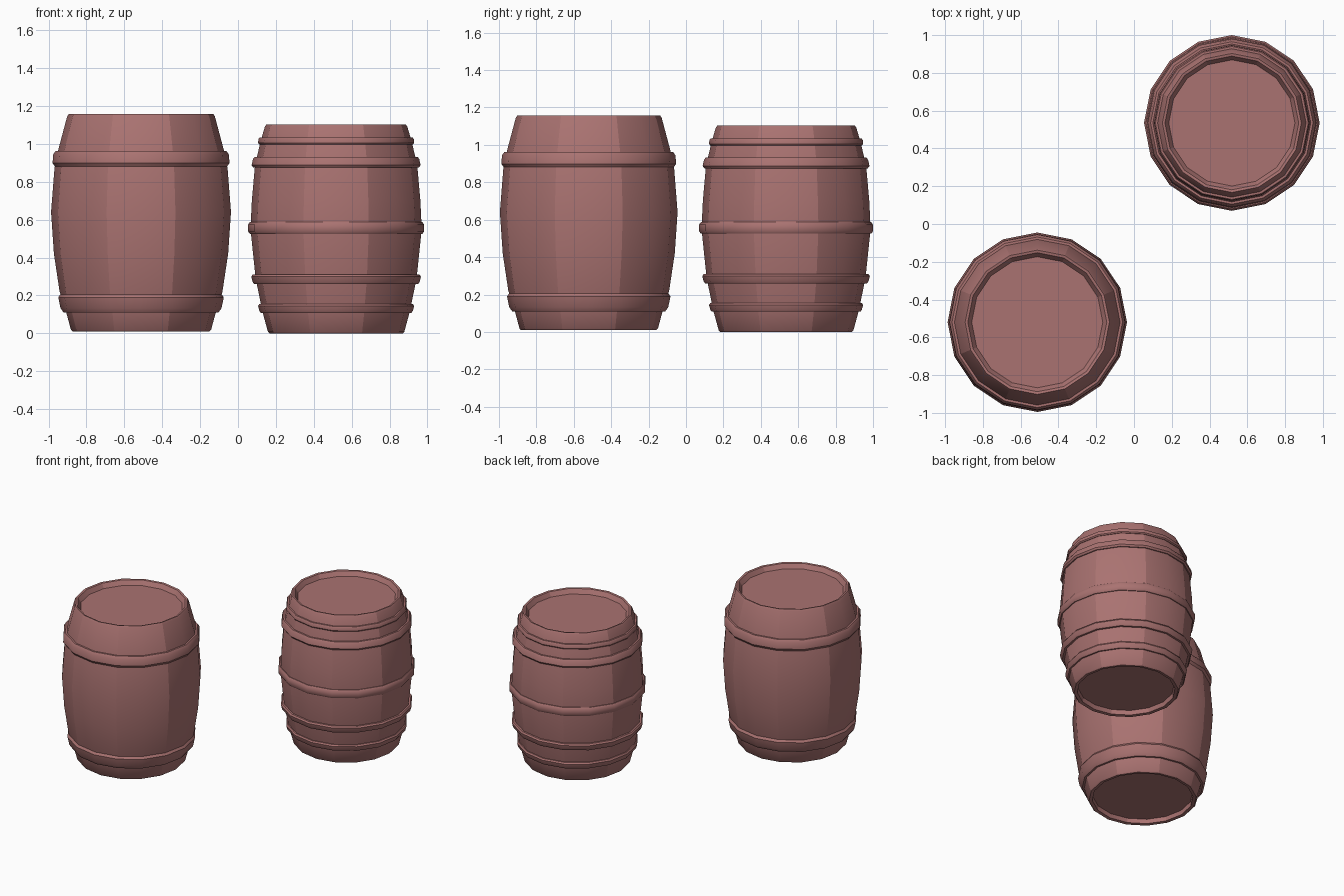
import bpy, bmesh, math

if "Cube" in bpy.data.objects:
    bpy.data.objects.remove(bpy.data.objects["Cube"])

SIDES = 16
wood = bpy.data.materials.new("wood")
wood.diffuse_color = (0.40, 0.17, 0.165, 1)
wood.use_nodes = True
wood.node_tree.nodes["Principled BSDF"].inputs["Base Color"].default_value = wood.diffuse_color


def lathe(name, profile, centre, closed=False, staves=False):
    """Spin (radius, z) points into a 16-sided shell; open profiles get lids."""
    bm = bmesh.new()
    rings = []
    for r, z in profile:
        rings.append([bm.verts.new((r * math.cos(2 * math.pi * i / SIDES),
                                    r * math.sin(2 * math.pi * i / SIDES), z))
                      for i in range(SIDES)])
    pairs = list(zip(rings, rings[1:]))
    if closed:
        pairs.append((rings[-1], rings[0]))
    for a, b in pairs:
        for i in range(SIDES):
            j = (i + 1) % SIDES
            bm.faces.new((a[i], a[j], b[j], b[i]))
    if not closed:
        bm.faces.new(rings[0][::-1])
        bm.faces.new(rings[-1])
    bmesh.ops.recalc_face_normals(bm, faces=bm.faces)
    for f in bm.faces:
        f.smooth = True
    for e in bm.edges:
        e.smooth = e.calc_face_angle(0) < math.radians(35)
    # every second upright edge is a stave joint
    if staves:
        for a, b in pairs:
            for i in range(1, SIDES, 2):
                bm.edges.get((a[i], b[i])).smooth = False
    me = bpy.data.meshes.new(name)
    bm.to_mesh(me)
    bm.free()
    me.materials.append(wood)
    ob = bpy.data.objects.new(name, me)
    ob.location = (*centre, 0)
    bpy.context.collection.objects.link(ob)


def barrel(name, centre, outer, hoops, lid_r):
    # staves with recessed lids at both ends
    (rb, zb), (rt, zt) = outer[0], outer[-1]
    profile = ([(lid_r - 0.01, zb + 0.035), (rb - 0.03, zb + 0.003), (rb - 0.008, zb)]
               + [(rb, zb + 0.008)] + outer[1:-1] + [(rt, zt - 0.012)]
               + [(rt - 0.008, zt), (rt - 0.022, zt - 0.003), (lid_r, zt - 0.035)])
    lathe(name + "_body", profile, centre, staves=True)
    # rounded hoops sunk into the staves
    for k, (z0, z1, r0, r1, depth) in enumerate(hoops):
        c = (z1 - z0) * 0.22
        lathe(f"{name}_hoop_{k + 1}",
              [(r0 - depth, z0), (r0 - c * 0.7, z0), (r0, z0 + c),
               (r1, z1 - c), (r1 - c * 0.7, z1), (r1 - depth, z1)],
              centre, closed=True)


barrel("large_barrel", (-0.512, -0.52),
       [(0.37, 0.01), (0.392, 0.10), (0.43, 0.22), (0.46, 0.42), (0.475, 0.64),
        (0.457, 0.87), (0.438, 0.965), (0.39, 1.157)],
       [(0.11, 0.212, 0.425, 0.437, 0.05), (0.88, 0.962, 0.467, 0.464, 0.05)],
       0.347)

barrel("small_barrel", (0.518, 0.535),
       [(0.36, 0.0), (0.388, 0.11), (0.425, 0.29), (0.452, 0.55), (0.445, 0.70),
        (0.428, 0.89), (0.397, 1.02), (0.376, 1.103)],
       [(0.108, 0.155, 0.405, 0.412, 0.04), (0.26, 0.31, 0.441, 0.448, 0.04),
        (0.525, 0.587, 0.465, 0.465, 0.04), (0.875, 0.932, 0.446, 0.439, 0.04),
        (0.998, 1.033, 0.412, 0.41, 0.04)],
       0.334)
